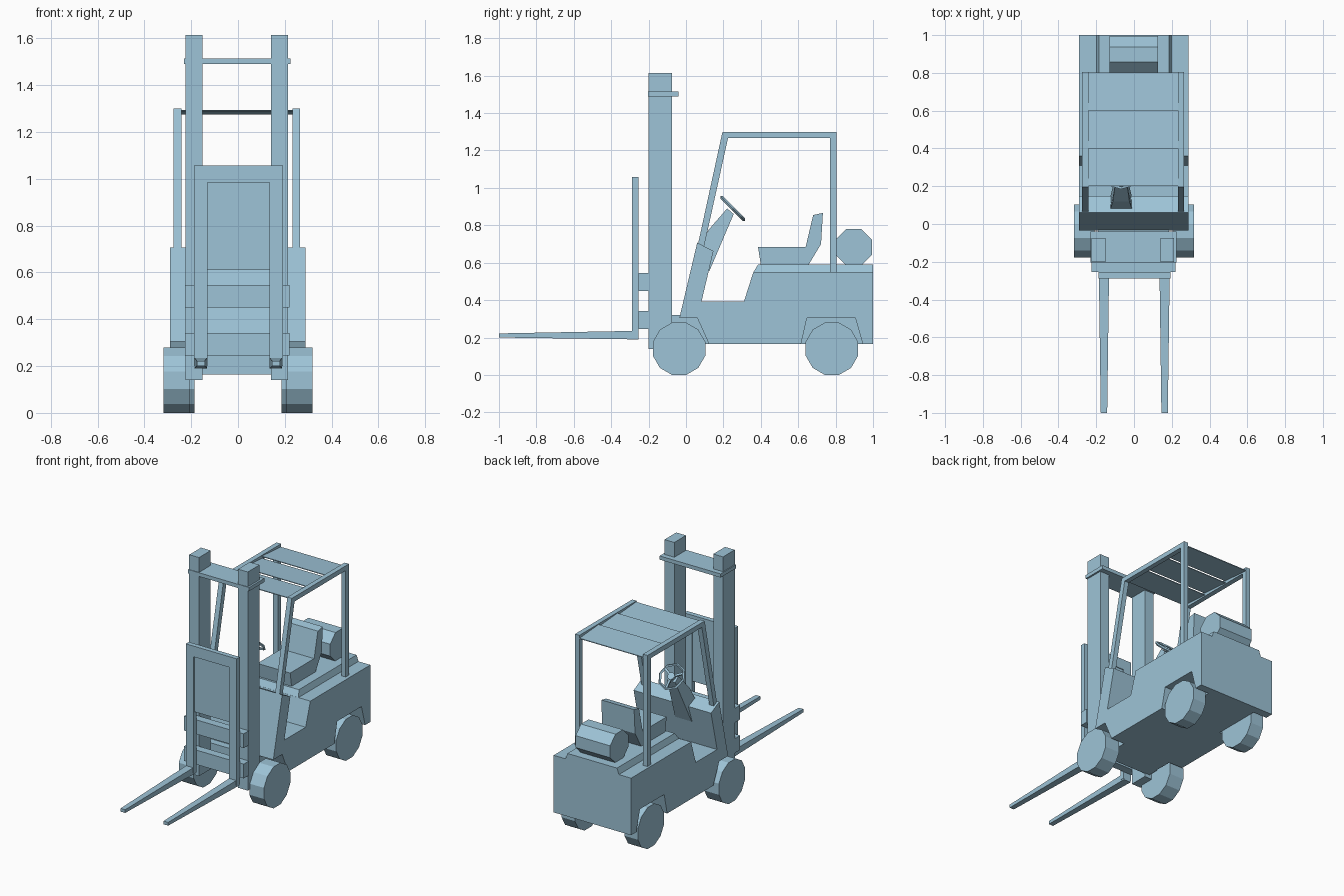
import bpy, bmesh, math

if "Cube" in bpy.data.objects:
    bpy.data.objects.remove(bpy.data.objects["Cube"])

mat = bpy.data.materials.new("pale blue")
mat.diffuse_color = (0.34, 0.55, 0.68, 1)
mat.use_nodes = True
mat.node_tree.nodes["Principled BSDF"].inputs["Base Color"].default_value = mat.diffuse_color


def finish(name, bm):
    bmesh.ops.recalc_face_normals(bm, faces=bm.faces)
    me = bpy.data.meshes.new(name)
    bm.to_mesh(me)
    bm.free()
    me.materials.append(mat)
    ob = bpy.data.objects.new(name, me)
    bpy.context.collection.objects.link(ob)
    return ob


def prism(name, profile, x0, x1, half=None):
    """Extrude a (y, z) profile along x; half(y, z, x) optionally replaces x."""
    bm = bmesh.new()
    rows = [[bm.verts.new((half(y, z, x) if half else x, y, z)) for y, z in profile]
            for x in (x0, x1)]
    n = len(profile)
    bm.faces.new(rows[0])
    bm.faces.new(rows[1])
    for i in range(n):
        j = (i + 1) % n
        bm.faces.new((rows[0][i], rows[0][j], rows[1][j], rows[1][i]))
    return finish(name, bm)


def box(name, x0, x1, y0, y1, z0, z1):
    return prism(name, [(y0, z0), (y1, z0), (y1, z1), (y0, z1)], x0, x1)


def drum(name, n, r_flat, y, z, x0, x1):
    r = r_flat / math.cos(math.pi / n)
    pts = [(y + r * math.sin(a), z + r * math.cos(a))
           for a in (math.pi * (2 * i + 1) / n for i in range(n))]
    return prism(name, pts, x0, x1)


# body with cowl and open footwell
body = prism("body", [(-0.04, 0.165), (-0.04, 0.285), (0.06, 0.707), (0.147, 0.663),
                      (0.083, 0.393), (0.31, 0.393), (0.36, 0.55), (1.0, 0.55),
                      (1.0, 0.165)], -0.29, 0.288)
# wheel arches cut out of the sides
front_arch = [(-0.2, 0.1), (-0.2, 0.305), (0.06, 0.305), (0.123, 0.165), (0.123, 0.1)]
rear_arch = [(0.615, 0.1), (0.615, 0.165), (0.647, 0.305), (0.905, 0.305),
             (0.945, 0.165), (0.945, 0.1)]
for s in (-1, 1):
    for label, arch in (("front", front_arch), ("rear", rear_arch)):
        cut = prism(label + "_arch_cutter", arch, s * 0.185, s * 0.4)
        cut.hide_render = True
        cut.hide_set(True)
        mod = body.modifiers.new("arch", 'BOOLEAN')
        mod.operation = 'DIFFERENCE'
        mod.solver = 'EXACT'
        mod.object = cut

# mast mount in front of the body
box("mast_mount", -0.19, 0.185, -0.08, 0.0, 0.165, 0.32)

# raised rear deck with sloped sides
prism("deck", [(0.36, 0.548), (0.385, 0.59), (1.0, 0.59), (1.0, 0.548)], -1, 1,
      lambda y, z, x: x * (0.185 if z > 0.57 else 0.2))

# seat, gas tank
prism("seat", [(0.40, 0.588), (0.385, 0.685), (0.64, 0.685), (0.68, 0.855),
               (0.732, 0.866), (0.722, 0.70), (0.655, 0.588)], -0.125, 0.12)
drum("gas_tank", 8, 0.097, 0.897, 0.683, -0.13, 0.128)

# wheels
for s, side in ((-1, "left"), (1, "right")):
    drum("front_wheel_" + side, 12, 0.14, -0.037, 0.14, s * 0.208, s * 0.318)
    drum("rear_wheel_" + side, 12, 0.14, 0.78, 0.14, s * 0.185, s * 0.285)

# steering column, tapering upwards
prism("steering_column", [(0.08, 0.60), (0.082, 0.695), (0.12, 0.775), (0.22, 0.89),
                          (0.255, 0.86), (0.125, 0.555)], -1, 1,
      lambda y, z, x: -0.068 + x * (0.062 - 0.032 * min(1, max(0, (z - 0.66) / 0.2))))

# steering wheel with spokes
tilt = (-math.pi / 4, 0, 0)
centre = (-0.068, 0.25, 0.89)
bpy.ops.mesh.primitive_torus_add(major_segments=8, minor_segments=4, major_radius=0.084,
                                 minor_radius=0.009, location=centre, rotation=tilt)
rim = bpy.context.object
rim.name = "steering_wheel"
rim.data.materials.append(mat)
for i in range(3):
    a = math.pi / 2 + i * 2 * math.pi / 3
    bm = bmesh.new()
    bmesh.ops.create_cube(bm, size=1)
    for v in bm.verts:
        x, y, z = (v.co.x + 0.5) * 0.08, v.co.y * 0.014, v.co.z * 0.01
        v.co = (x * math.cos(a) - y * math.sin(a), x * math.sin(a) + y * math.cos(a), z)
    spoke = finish("steering_spoke", bm)
    spoke.location = centre
    spoke.rotation_euler = tilt
bpy.ops.mesh.primitive_cylinder_add(vertices=8, radius=0.025, depth=0.02,
                                    location=centre, rotation=tilt)
hub = bpy.context.object
hub.name = "steering_hub"
hub.data.materials.append(mat)

# overhead guard: two side hoops and three tilted roof slats
hoop = [(0.06, 0.68), (0.195, 1.3), (0.805, 1.3), (0.805, 0.545), (0.77, 0.545),
        (0.77, 1.268), (0.225, 1.268), (0.093, 0.67)]
prism("guard_hoop_left", hoop, -0.276, -0.242)
prism("guard_hoop_right", hoop, 0.232, 0.265)
for i in range(3):
    y0 = 0.2 + i * 0.2
    y1 = y0 + 0.203
    prism("roof_slat", [(y0, 1.29), (y1, 1.275), (y1, 1.28), (y0, 1.295)], -0.25, 0.24)

# mast uprights and top tie
box("mast_left", -0.224, -0.151, -0.2, -0.075, 0.14, 1.615)
box("mast_right", 0.14, 0.213, -0.2, -0.075, 0.14, 1.615)
box("mast_tie", -0.23, 0.225, -0.204, -0.04, 1.49, 1.515)

# carriage bars
for z0, z1 in ((0.245, 0.342), (0.45, 0.546)):
    box("carriage_bar", -0.226, 0.221, -0.255, -0.2, z0, z1)

# load backrest: frame with a recessed panel
box("backrest_top", -0.188, 0.192, -0.288, -0.255, 0.985, 1.057)
box("backrest_panel", -0.13, 0.135, -0.278, -0.26, 0.61, 0.985)
for side, x0, x1 in (("left", -0.188, -0.13), ("right", 0.135, 0.192)):
    box("backrest_leg_" + side, x0, x1, -0.288, -0.255, 0.2, 0.985)

# tapered forks
for side, cx in (("left", -0.159), ("right", 0.162)):
    prism("fork_" + side, [(-0.255, 0.19), (-0.255, 0.236), (-1.0, 0.222), (-1.0, 0.2)],
          -1, 1, lambda y, z, x: cx + x * (0.017 if y < -0.9 else 0.027))
